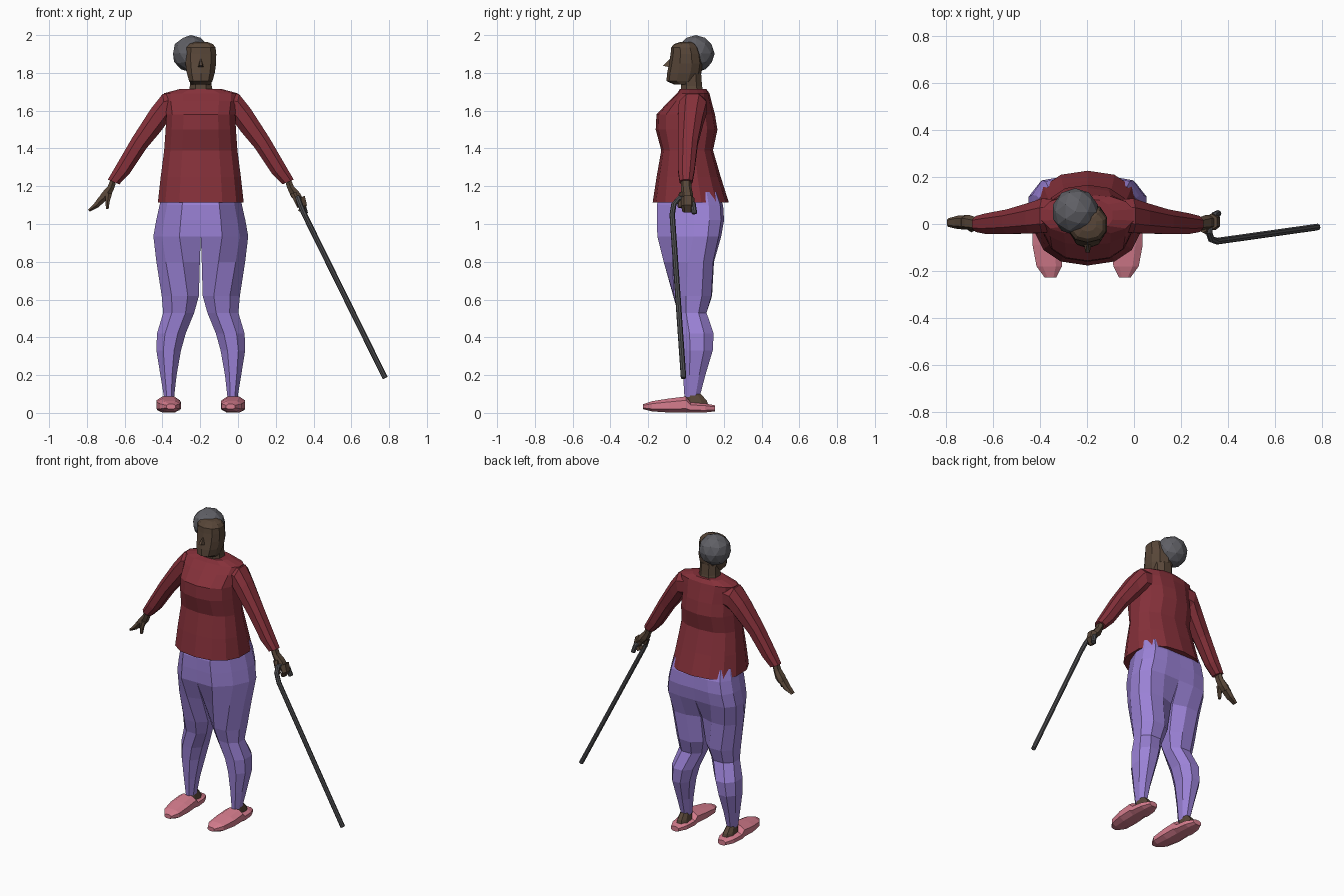
import bpy, bmesh, math
from mathutils import Vector as V

CX = -0.197  # body centre line


def material(name, rgb):
    m = bpy.data.materials.new(name)
    m.diffuse_color = (*rgb, 1)
    return m


RED = material("red_knit", (0.235, 0.03, 0.042))
LILAC = material("lilac_cloth", (0.33, 0.225, 0.68))
PINK = material("pink_slipper", (0.67, 0.205, 0.27))
SKIN = material("brown_skin", (0.098, 0.062, 0.04))
GREY = material("grey_hair", (0.115, 0.115, 0.13))
DARK = material("dark_metal", (0.08, 0.08, 0.086))


def finish(name, bm, mat):
    bmesh.ops.recalc_face_normals(bm, faces=bm.faces)
    me = bpy.data.meshes.new(name)
    bm.to_mesh(me)
    bm.free()
    me.materials.append(mat)
    ob = bpy.data.objects.new(name, me)
    bpy.context.collection.objects.link(ob)
    return ob


def ring(c, u, v, n, p=1.0):
    """Closed section round c with half axes u, v; p < 1 makes it squarer."""
    f = lambda t: math.copysign(abs(t) ** p, t)
    pts = []
    for i in range(n):
        a = 2 * math.pi * (i + 0.5) / n
        pts.append(c + u * f(math.cos(a)) + v * f(math.sin(a)))
    return pts


def loft(name, rings, mat):
    bm = bmesh.new()
    vs = [[bm.verts.new(p) for p in r] for r in rings]
    n = len(vs[0])
    for a, b in zip(vs, vs[1:]):
        for i in range(n):
            j = (i + 1) % n
            bm.faces.new((a[i], a[j], b[j], b[i]))
    bm.faces.new(vs[0])
    bm.faces.new(vs[-1])
    return finish(name, bm, mat)


def limb(name, secs, mat, s=1, n=8, p=0.85):
    """Sections: outer x, outer z, inner x, inner z, front y, back y; s mirrors."""
    rings = []
    k = 1 / math.cos(math.pi / n) ** p
    for ox, oz, ix, iz, y0, y1 in secs:
        c = V((CX + s * (ox + ix) / 2, (y0 + y1) / 2, (oz + iz) / 2))
        u = V((s * (ox - ix) / 2, 0, (oz - iz) / 2)) * k
        rings.append(ring(c, u, V((0, (y1 - y0) / 2 * k, 0)), n, p))
    return loft(name, rings, mat)


def stack(name, secs, mat, n=12, p=0.85):
    """Symmetric body part: height, half width, front y, back y."""
    return limb(name, [(w, z, -w, z, a, b) for z, w, a, b in secs], mat, 1, n, p)


# Sweater body, hem to neckline
stack("sweater", [
    (1.115, 0.227, -0.172, 0.222), (1.25, 0.212, -0.152, 0.18),
    (1.39, 0.194, -0.128, 0.14), (1.50, 0.186, -0.157, 0.163),
    (1.58, 0.182, -0.153, 0.15), (1.65, 0.192, -0.088, 0.132),
    (1.692, 0.195, -0.045, 0.122), (1.716, 0.105, -0.03, 0.105)], RED, 14)

# Leg outlines (across, depth): half a pelvis at the hip, an oval lower down
HIP = [(0, 0.97), (0.45, 0.98), (0.82, 0.68), (1, 0.22)]
OVAL = [(0, 0.42), (0.28, 0.96), (0.72, 0.96), (1, 0.42)]


def leg_ring(s, z, o, i, y0, y1):
    w = min(1, max(0, (z - 0.58) / 0.35))
    half = [(a * w + c * (1 - w), b * w + d * (1 - w))
            for (a, b), (c, d) in zip(HIP, OVAL)]
    pts = []
    for q, sign in [(h, -1) for h in half] + [(h, 1) for h in reversed(half)]:
        y = (y0 + y1) / 2 + sign * q[1] * (y1 - y0) / 2
        if q[0] > 0.75:
            y += 0.06 * w * (q[0] - 0.5) * 2
        pts.append(V((CX + s * (i + (o - i) * q[0]), y, z)))
    return pts


for side, s in (("left", 1), ("right", -1)):
    # Trouser leg, waist to cuff
    leg = [(1.17, 0.205, 0.0, -0.14, 0.17), (1.10, 0.218, 0.0, -0.158, 0.2),
           (1.02, 0.236, 0.0, -0.158, 0.205), (0.935, 0.251, 0.0, -0.155, 0.19),
           (0.80, 0.235, 0.005, -0.122, 0.152), (0.62, 0.207, 0.01, -0.072, 0.142),
           (0.53, 0.199, 0.035, -0.045, 0.112), (0.42, 0.232, 0.08, -0.035, 0.15),
           (0.33, 0.235, 0.105, -0.028, 0.145), (0.20, 0.214, 0.128, -0.018, 0.105),
           (0.085, 0.195, 0.141, -0.01, 0.074)]
    loft(side + "_trouser_leg", [leg_ring(s, *q) for q in leg], LILAC)
    # Sleeve, shoulder to cuff
    limb(side + "_sleeve", [
        (0.13, 1.695, 0.13, 1.55, -0.03, 0.105),
        (0.203, 1.687, 0.176, 1.54, -0.038, 0.108),
        (0.264, 1.61, 0.212, 1.49, -0.04, 0.09),
        (0.364, 1.455, 0.288, 1.40, -0.042, 0.062),
        (0.454, 1.30, 0.378, 1.265, -0.042, 0.045),
        (0.492, 1.235, 0.432, 1.21, -0.034, 0.034)], RED, s)
    # Ankle and heel
    limb(side + "_ankle", [
        (0.205, 0.035, 0.13, 0.035, -0.01, 0.12),
        (0.20, 0.065, 0.137, 0.065, -0.005, 0.11),
        (0.193, 0.11, 0.146, 0.11, 0.0, 0.07)], SKIN, s)
    # Slipper, toe to heel
    shoe = [(-0.228, 0.158, 0.024, 0.02, 0.046), (-0.18, 0.163, 0.054, 0.008, 0.062),
            (-0.09, 0.17, 0.064, 0.002, 0.076), (0.0, 0.172, 0.062, 0.002, 0.087),
            (0.025, 0.172, 0.06, 0.002, 0.055), (0.10, 0.172, 0.052, 0.002, 0.05),
            (0.153, 0.172, 0.028, 0.008, 0.04)]
    loft(side + "_slipper", [
        ring(V((CX + s * x, y, (a + b) / 2)), V((w * 1.06, 0, 0)),
             V((0, 0, (b - a) / 2 * 1.06)), 8, 0.75) for y, x, w, a, b in shoe], PINK)
    # Palm
    limb(side + "_palm", [
        (0.478, 1.235, 0.45, 1.215, -0.024, 0.024),
        (0.492, 1.20, 0.46, 1.185, -0.024, 0.026),
        (0.524, 1.165, 0.478, 1.145, -0.022, 0.034),
        (0.538, 1.14, 0.50, 1.122, -0.02, 0.034)], SKIN, s, 6)

# Open hand
limb("right_fingers", [
    (0.538, 1.145, 0.502, 1.125, -0.02, 0.034), (0.565, 1.108, 0.54, 1.09, -0.018, 0.032),
    (0.598, 1.075, 0.588, 1.065, -0.01, 0.022)], SKIN, -1, 6)
limb("right_thumb", [
    (0.505, 1.165, 0.47, 1.16, -0.028, 0.0), (0.505, 1.12, 0.482, 1.12, -0.034, -0.01),
    (0.502, 1.08, 0.488, 1.08, -0.032, -0.014)], SKIN, -1, 6)
# Gripping hand
limb("left_fingers", [
    (0.55, 1.15, 0.50, 1.125, -0.022, 0.04), (0.562, 1.10, 0.525, 1.09, -0.022, 0.04),
    (0.54, 1.06, 0.515, 1.07, -0.016, 0.034)], SKIN, 1, 6)
limb("left_thumb", [
    (0.505, 1.17, 0.475, 1.16, -0.035, 0.0), (0.52, 1.125, 0.495, 1.12, -0.045, -0.018),
    (0.53, 1.09, 0.512, 1.085, -0.042, -0.02)], SKIN, 1, 6)

# Walking cane: bent handle and long shaft
path = [(0.779, -0.013, 0.185), (0.352, -0.073, 1.05), (0.328, -0.064, 1.105),
        (0.318, -0.035, 1.137), (0.325, 0.015, 1.13), (0.342, 0.038, 1.105),
        (0.357, 0.045, 1.055)]
path = [V(p) for p in path]
sections = []
for i, p in enumerate(path):
    d = (path[min(i + 1, len(path) - 1)] - path[max(i - 1, 0)]).normalized()
    u = d.cross(V((1, 0.3, 0.2))).normalized()
    sections.append(ring(p, u * 0.0145, d.cross(u) * 0.0145, 8))
loft("cane", sections, DARK)

# Neck and head
stack("neck", [(1.69, 0.066, -0.026, 0.092), (1.73, 0.058, -0.026, 0.085),
               (1.80, 0.058, -0.03, 0.08)], SKIN, 8)
stack("head", [
    (1.738, 0.05, -0.06, 0.05), (1.757, 0.062, -0.10, 0.06),
    (1.80, 0.074, -0.096, 0.078), (1.85, 0.081, -0.086, 0.085),
    (1.90, 0.082, -0.078, 0.078), (1.935, 0.078, -0.075, 0.065),
    (1.953, 0.064, -0.06, 0.05), (1.963, 0.035, -0.03, 0.03)], SKIN, 10, 0.88)

# Nose, a small wedge
bm = bmesh.new()
pts = [(0, -0.074, 1.885), (-0.017, -0.08, 1.828), (0.017, -0.08, 1.828),
       (-0.009, -0.122, 1.838), (0.009, -0.122, 1.838)]
a, b, c, d, e = [bm.verts.new((CX + x, y, z)) for x, y, z in pts]
for f in ((a, b, d), (a, d, e), (a, e, c), (b, c, e, d), (a, c, b)):
    bm.faces.new(f)
finish("nose", bm, SKIN)

# Rounded hair, set behind and to one side
bm = bmesh.new()
bmesh.ops.create_icosphere(bm, subdivisions=2, radius=0.1)
for v in bm.verts:
    v.co = V((v.co.x - 0.249, v.co.y + 0.052, v.co.z * 0.98 + 1.902))
finish("hair", bm, GREY)
